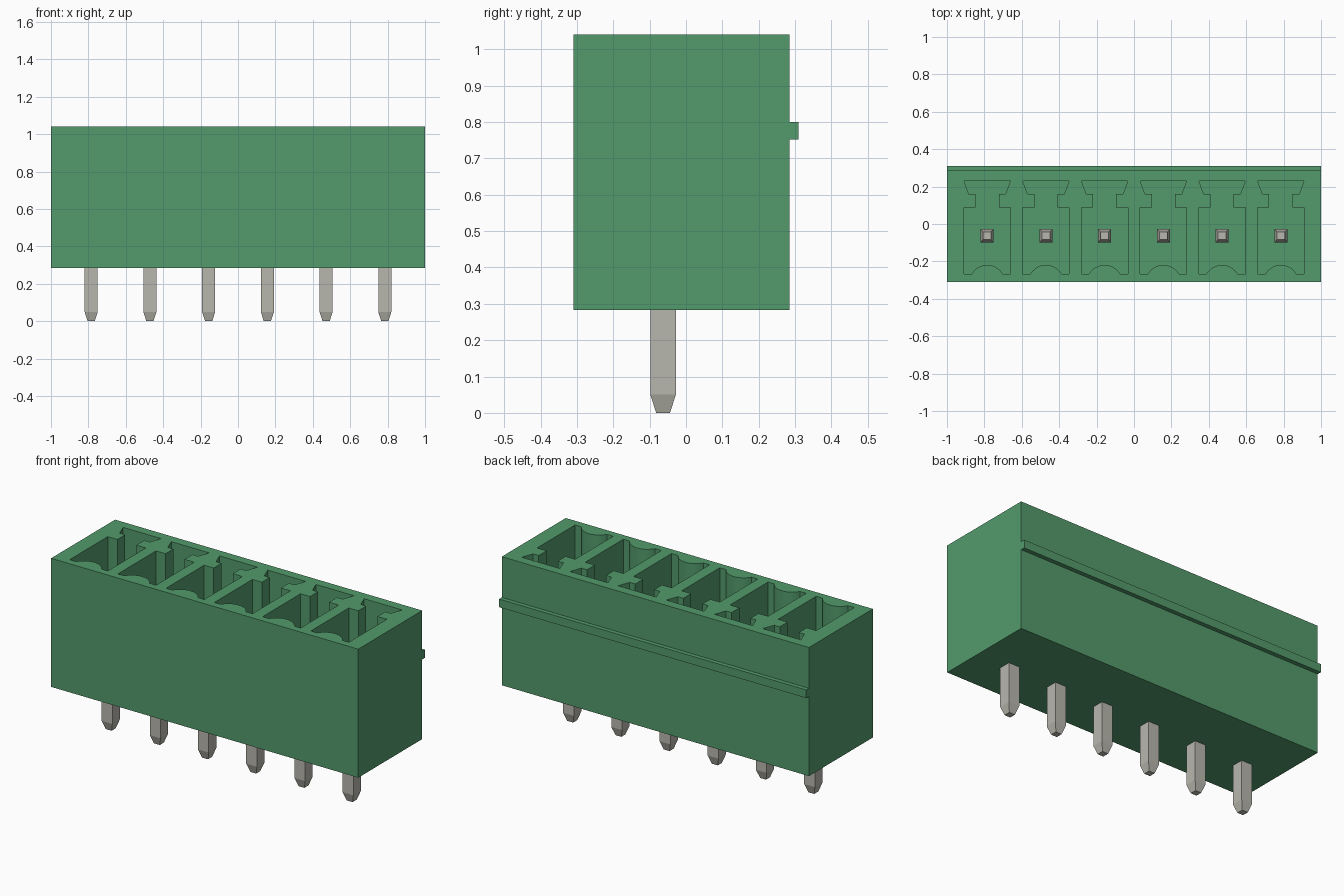
import bpy, bmesh, math
from mathutils import Vector

if "Cube" in bpy.data.objects:
    bpy.data.objects.remove(bpy.data.objects["Cube"], do_unlink=True)

POLES, PITCH = 6, 0.314
PIN_Y = -0.063
BASE, TOP = 0.283, 1.04
FLOOR, PIN_TOP = 0.45, 0.86
FRONT, BACK = -0.31, 0.285
centres = [(i - (POLES - 1) / 2) * PITCH for i in range(POLES)]


def material(name, rgb):
    m = bpy.data.materials.new(name)
    m.use_nodes = True
    m.diffuse_color = (*rgb, 1)
    m.node_tree.nodes["Principled BSDF"].inputs["Base Color"].default_value = (*rgb, 1)
    return m


def extrude(bm, points, vector):
    """Add a closed prism from an outline."""
    face = bm.faces.new([bm.verts.new(p) for p in points])
    out = bmesh.ops.extrude_face_region(bm, geom=[face], use_keep_orig=True)
    verts = [g for g in out["geom"] if isinstance(g, bmesh.types.BMVert)]
    bmesh.ops.translate(bm, verts=verts, vec=Vector(vector))


def finish(bm, name, mat):
    bmesh.ops.recalc_face_normals(bm, faces=bm.faces[:])
    mesh = bpy.data.meshes.new(name)
    bm.to_mesh(mesh)
    bm.free()
    mesh.materials.append(mat)
    obj = bpy.data.objects.new(name, mesh)
    bpy.context.collection.objects.link(obj)
    return obj


green = material("green plastic", (0.087, 0.328, 0.150))
metal = material("tinned metal", (0.48, 0.475, 0.42))

# Housing: side profile with the rear rib, swept across the width
bm = bmesh.new()
profile = [(FRONT, BASE), (BACK, BASE), (BACK, 0.752), (0.31, 0.752),
           (0.31, 0.80), (BACK, 0.80), (BACK, TOP), (FRONT, TOP)]
extrude(bm, [(-1, y, z) for y, z in profile], (2, 0, 0))
housing = finish(bm, "housing", green)

# Socket outline: keyed rear slot, and a rounded bump on the front wall
half = [(0.124, -0.267), (0.124, 0.087), (0.062, 0.087),
        (0.062, 0.16), (0.098, 0.16), (0.124, 0.23)]
outline = half + [(-x, y) for x, y in reversed(half)]
chord, rise = 0.083, 0.048
radius = (chord ** 2 + rise ** 2) / (2 * rise)
sweep = math.asin(chord / radius)
STEPS = 16
for i in range(STEPS + 1):
    a = sweep * (2 * i / STEPS - 1)
    outline.append((radius * math.sin(a),
                    -0.267 + rise - radius + radius * math.cos(a)))

bm = bmesh.new()
for cx in centres:
    extrude(bm, [(cx + x, y, FLOOR) for x, y in outline], (0, 0, TOP - FLOOR + 0.1))
cutter = finish(bm, "socket_cutter", green)
cutter.hide_render = True

# Cut the sockets into the housing
cut = housing.modifiers.new("sockets", 'BOOLEAN')
cut.operation, cut.solver, cut.object = 'DIFFERENCE', 'EXACT', cutter
bpy.context.view_layer.objects.active = housing
housing.select_set(True)
bpy.ops.object.modifier_apply(modifier=cut.name)
bpy.data.objects.remove(cutter, do_unlink=True)
bpy.ops.object.shade_smooth_by_angle(angle=math.radians(25))

# Contact pins: square posts tapered at both ends
rings = [(0.019, 0), (0.035, 0.05), (0.035, PIN_TOP - 0.05), (0.021, PIN_TOP)]
for n, cx in enumerate(centres, 1):
    bm = bmesh.new()
    loops = [[bm.verts.new((cx + sx * h, PIN_Y + sy * h, z))
              for sx, sy in ((-1, -1), (1, -1), (1, 1), (-1, 1))] for h, z in rings]
    bm.faces.new(loops[0])
    bm.faces.new(loops[-1])
    for low, high in zip(loops, loops[1:]):
        for i in range(4):
            j = (i + 1) % 4
            bm.faces.new((low[i], low[j], high[j], high[i]))
    finish(bm, f"contact_pin_{n}", metal)
